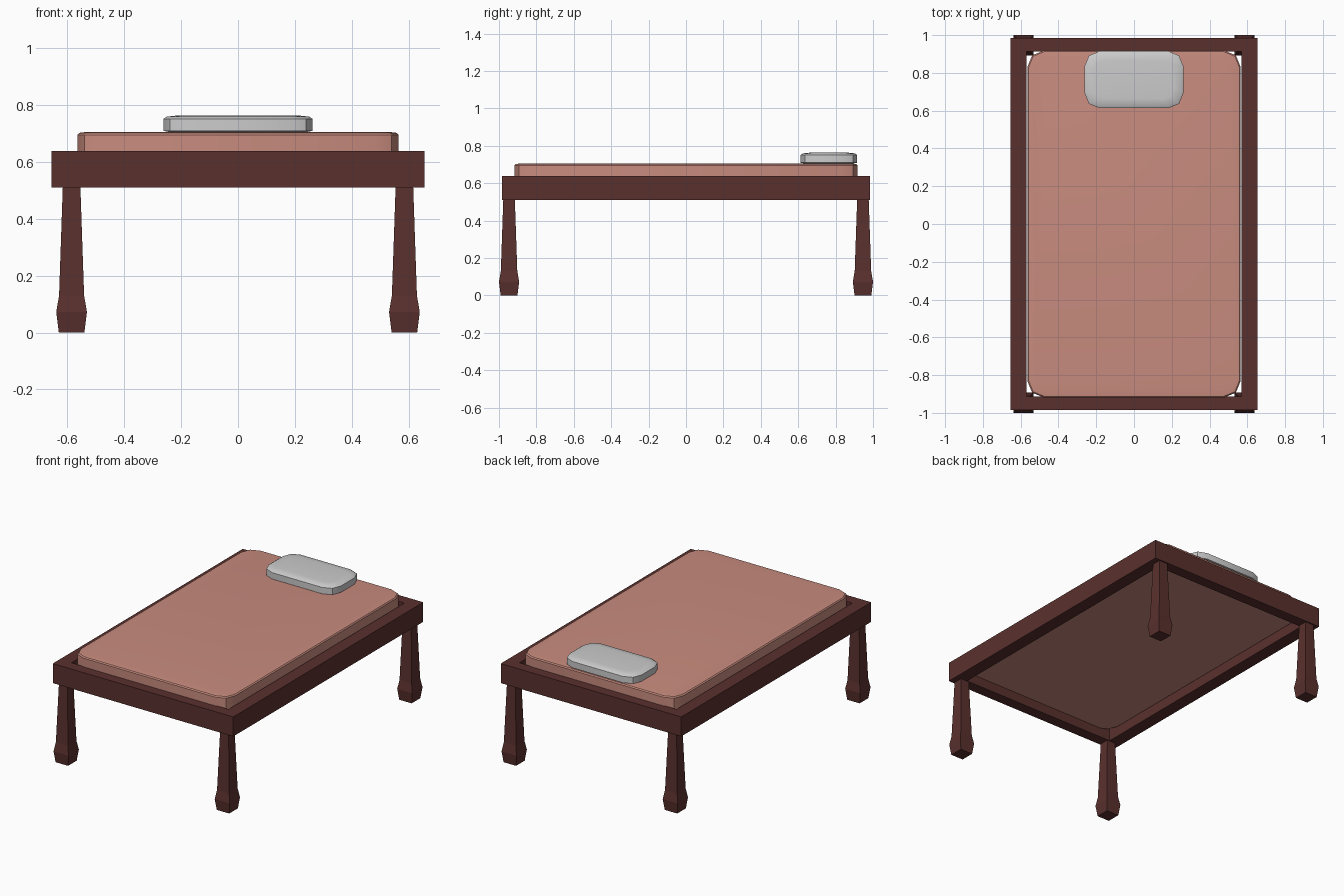
import bpy, bmesh
from math import cos, sin, pi

if "Cube" in bpy.data.objects:
    bpy.data.objects.remove(bpy.data.objects["Cube"])


def material(name, rgb):
    m = bpy.data.materials.new(name)
    m.diffuse_color = (*rgb, 1)
    m.use_nodes = True
    m.node_tree.nodes["Principled BSDF"].inputs["Base Color"].default_value = m.diffuse_color
    return m


wood = material("dark_wood", (0.10, 0.03, 0.027))
cloth = material("salmon_cloth", (0.58, 0.26, 0.21))


def loft(name, loops, mat=None, cyclic=False):
    """Skin a stack of equal-length point loops; cap the ends or close into a ring."""
    bm = bmesh.new()
    rings = [[bm.verts.new(p) for p in loop] for loop in loops]
    pairs = list(zip(rings, rings[1:]))
    if cyclic:
        pairs.append((rings[-1], rings[0]))
    else:
        bm.faces.new(rings[0])
        bm.faces.new(rings[-1])
    n = len(rings[0])
    for a, b in pairs:
        for i in range(n):
            j = (i + 1) % n
            bm.faces.new((a[i], a[j], b[j], b[i]))
    bmesh.ops.recalc_face_normals(bm, faces=bm.faces)
    me = bpy.data.meshes.new(name)
    bm.to_mesh(me)
    bm.free()
    ob = bpy.data.objects.new(name, me)
    bpy.context.collection.objects.link(ob)
    if mat:
        me.materials.append(mat)
    return ob


def rect(hx, hy, z, cx=0, cy=0):
    return [(cx + sx * hx, cy + sy * hy, z)
            for sx, sy in ((1, 1), (-1, 1), (-1, -1), (1, -1))]


def rounded(hx, hy, z, r, cy=0, segs=2):
    pts = []
    for k, (sx, sy) in enumerate(((1, 1), (-1, 1), (-1, -1), (1, -1))):
        for s in range(segs + 1):
            a = (k + s / segs) * pi / 2
            pts.append((sx * (hx - r) + r * cos(a),
                        cy + sy * (hy - r) + r * sin(a), z))
    return pts


def cushion(name, hx, hy, r, cy, layers, mat=None):
    """Rounded slab from (inset, height) layers."""
    ob = loft(name, [rounded(hx - i, hy - i, z, r - i * 0.5, cy) for i, z in layers], mat)
    bpy.ops.object.select_all(action='DESELECT')
    ob.select_set(True)
    bpy.context.view_layer.objects.active = ob
    bpy.ops.object.shade_smooth_by_angle(angle=pi / 6)


# Open rectangular bed frame
loft("bed_frame", [rect(0.655, 0.985, 0.51), rect(0.655, 0.985, 0.638),
                   rect(0.57, 0.912, 0.638), rect(0.57, 0.912, 0.51)], wood, cyclic=True)

# Four tapered square legs with flared feet: (half width, height)
LEG = [(0.045, 0), (0.054, 0.072), (0.044, 0.13), (0.031, 0.51)]
for side, sx in (("left", -1), ("right", 1)):
    for end, sy in (("front", -1), ("back", 1)):
        loft(f"{end}_{side}_leg",
             [rect(h, h, z, sx * 0.585, sy * 0.946) for h, z in LEG], wood)

# Mattress and pillow
cushion("mattress", 0.564, 0.918, 0.085, 0,
        [(0, 0.572), (0, 0.695), (0.006, 0.702), (0.03, 0.705)], cloth)
cushion("pillow", 0.262, 0.151, 0.08, 0.764,
        [(0.03, 0.703), (0, 0.709), (0, 0.751), (0.012, 0.759), (0.05, 0.763)])
